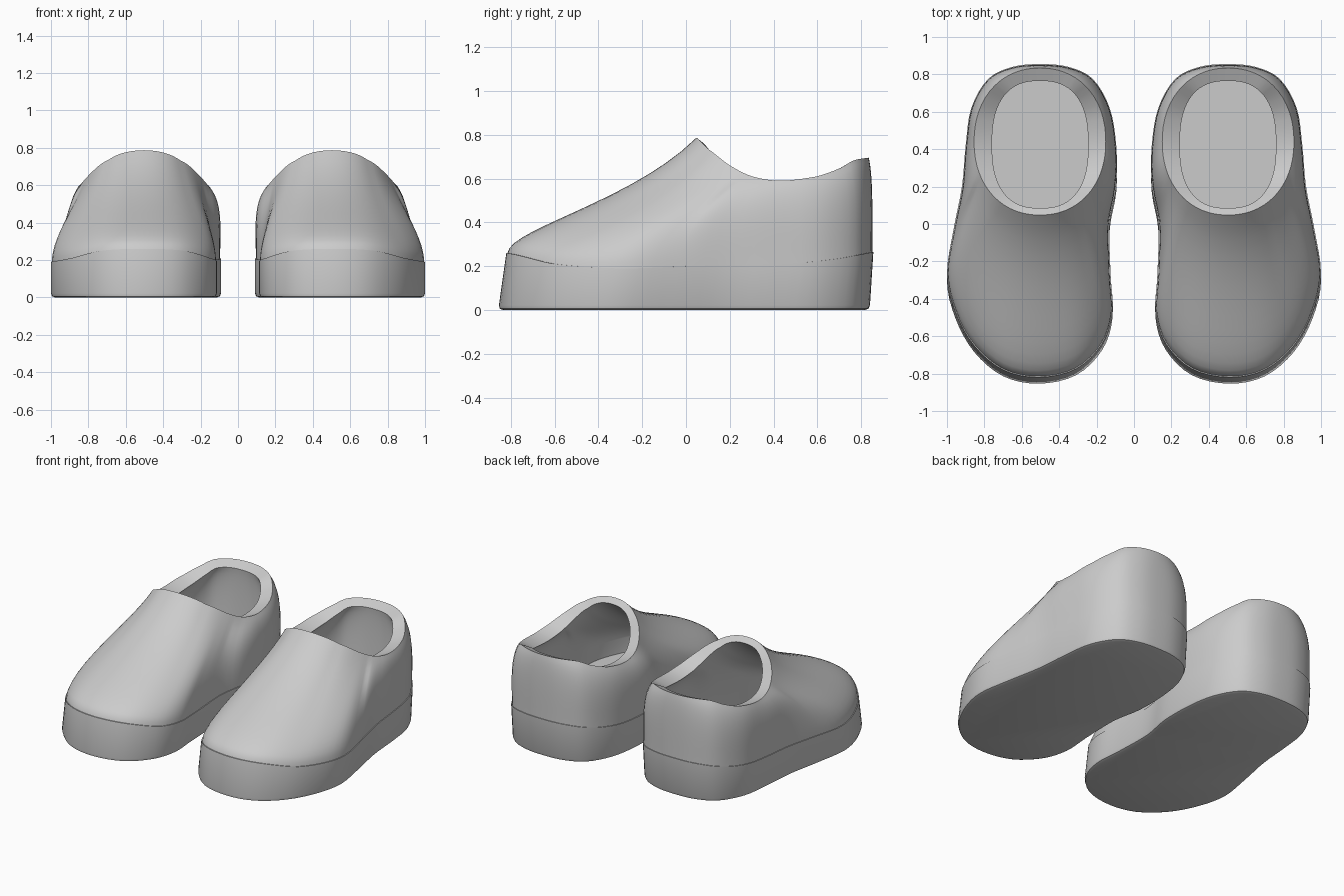
import bpy, bmesh, math
from mathutils import Vector

if "Cube" in bpy.data.objects:
    bpy.data.objects.remove(bpy.data.objects["Cube"])

# Control columns of one shoe: sole outline x, y and matching angle on the collar
COLS = [(.51, -.82, 0), (.70, -.78, 18), (.855, -.65, 32), (.955, -.47, 44),
        (1.0, -.27, 55), (.965, -.03, 66), (.92, .2, 77), (.90, .42, 90),
        (.87, .62, 112), (.78, .775, 138), (.65, .84, 160), (.5, .855, 180),
        (.35, .84, 200), (.22, .775, 222), (.13, .62, 248), (.095, .42, 270),
        (.095, .2, 283), (.13, 0, 294), (.125, -.27, 305), (.115, -.47, 316),
        (.17, -.64, 328), (.31, -.775, 342)]
# Heights along y: seam between sole and upper, and collar edge
SEAM = [(-.9, .27), (-.82, .26), (-.6, .21), (-.3, .19), (0, .2), (.5, .213), (.7, .235), (.9, .27)]
COLLAR = [(.0, .83), (.05, .785), (.1, .735), (.2, .66), (.3, .61), (.43, .59),
          (.6, .61), (.7, .645), (.77, .685), (.9, .70)]
STEPS = 4


def cat(a, b, c, d, t):
    return b + .5*t*(c - a + t*(2*a - 5*b + 4*c - d + t*(3*(b - c) + d - a)))


def lookup(table, v):
    for i in range(len(table) - 1):
        if v <= table[i+1][0] or i == len(table) - 2:
            (x0, z0), (x1, z1) = table[i], table[i+1]
            a = table[max(i-1, 0)][1]
            d = table[min(i+2, len(table)-1)][1]
            return cat(a, z0, z1, d, max(0, min(1, (v-x0)/(x1-x0))))


# Smooth closed outline through the control columns
n = len(COLS)
outline, angles = [], []
for i in range(n):
    p = [Vector(COLS[(i+k) % n][:2]) for k in (-1, 0, 1, 2)]
    ang = [COLS[(i+k) % n][2] + 360*((i+k)//n) for k in (-1, 0, 1, 2)]
    for s in range(STEPS):
        outline.append(cat(*p, s/STEPS))
        angles.append(math.radians(cat(*ang, s/STEPS)))
N = len(outline)


def inset(d):
    pts = []
    for i, p in enumerate(outline):
        t = (outline[(i+1) % N] - outline[i-1]).normalized()
        pts.append(p + Vector((-t.y, t.x))*d)
    return pts


def ellipse(cx, cy, rx, ry, power):
    f = lambda v: math.copysign(abs(v)**power, v)
    return [Vector((cx + rx*f(math.sin(a)), cy - ry*f(math.cos(a)))) for a in angles]


def wall(base, base_z, top, top_z, rise_cut=0, count=14):
    """Rings swept along a curve from the sole outline up to the collar."""
    rings = [[] for _ in range(count + 1)]
    for b, bz, t, tz in zip(base, base_z, top, top_z):
        f = max(0, min(1, (b.y + .85)/.55))
        heel = max(0, min(1, (b.y + .1)/.4))
        rise = .11 + .04*f - rise_cut
        off = b - t
        drop = max(.12 - .03*heel, .34*off.length*(1 - heel))
        off = off*(.34 + 1.0*heel)
        p0, p3 = Vector((*b, bz)), Vector((*t, tz))
        p1 = p0 + Vector((0, 0, rise))
        p2 = p3 + Vector((*off, -drop))
        for k in range(count + 1):
            u = k/count
            v = 1 - u
            rings[k].append(p0*v**3 + p1*3*v*v*u + p2*3*v*u*u + p3*u**3)
    return rings


def loft(name, rings, cap):
    bm = bmesh.new()
    vs = [[bm.verts.new(p) for p in r] for r in rings]
    for a, b in zip(vs, vs[1:]):
        for i in range(N):
            j = (i+1) % N
            bm.faces.new((a[i], a[j], b[j], b[i]))
    if cap == 'first':
        bm.faces.new(vs[0][::-1])
    else:
        bm.faces.new(vs[-1])
    me = bpy.data.meshes.new(name)
    bm.to_mesh(me)
    bm.free()
    ob = bpy.data.objects.new(name, me)
    bpy.context.collection.objects.link(ob)
    bpy.ops.object.select_all(action='DESELECT')
    ob.select_set(True)
    bpy.context.view_layer.objects.active = ob
    bpy.ops.object.shade_smooth_by_angle(angle=math.radians(35))
    ob.modifiers.new("other_shoe", 'MIRROR').use_mirror_merge = False
    return ob


# Thick sole with a rounded bottom edge and a slim ledge at the seam
seam = [lookup(SEAM, p.y) for p in outline]
shift = lambda pts, z: [Vector((p.x, p.y - (.037 if p.y < 0 else .037 - .02*p.y/.85)
                                * (1 - z/.25), z)) for p in pts]
sole = [shift(inset(.022), 0), shift(inset(.006), .006), shift(inset(0), .022),
        [Vector((*p, z)) for p, z in zip(outline, seam)],
        [Vector((*p, z)) for p, z in zip(inset(.03), seam)]]
loft("soles", sole, 'first')

# Upper: outer wall, slanted collar, inner wall and sunken insole
rim = ellipse(.503, .441, .352, .393, .93)
rim_z = [lookup(COLLAR, p.y) for p in rim]
inner_rim = ellipse(.502, .425, .257, .34, .8)
upper = wall(inset(.005), [z - .003 for z in seam], rim, rim_z)
lining = wall(inset(.08), [.2]*N, inner_rim, [z - .03 for z in rim_z], .03)
floor = [Vector((p.x, p.y, .1)) for p in lining[0]]
loft("uppers", upper + lining[::-1] + [floor], 'last')
